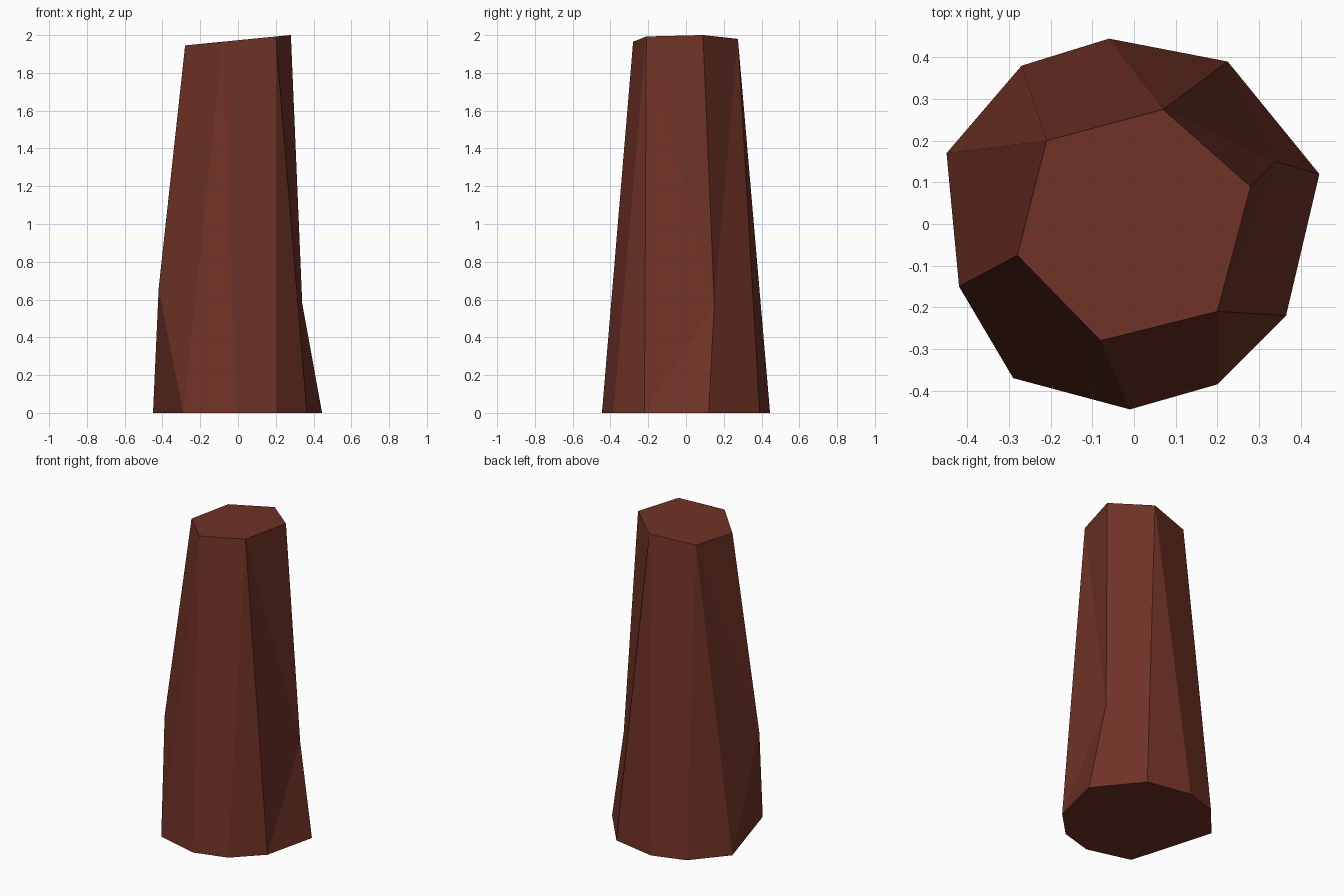
import bpy
import bmesh

default_cube = bpy.data.objects.get("Cube")
if default_cube:
    bpy.data.objects.remove(default_cube, do_unlink=True)


def make_material(name, colour):
    material = bpy.data.materials.new(name)
    material.use_nodes = True
    material.diffuse_color = colour
    material.node_tree.nodes["Principled BSDF"].inputs["Base Color"].default_value = colour
    return material


# Outlines of the slanted top and the wider base, both running clockwise from the back left
top_outline = [(-.21, .2), (.07, .275), (.28, .09), (.2, -.21), (-.08, -.28), (-.28, -.075)]
base_outline = [(-.27, .38), (-.06, .445), (.225, .39), (.445, .12), (.365, -.22),
                (.2, -.385), (-.01, -.445), (-.29, -.37), (-.45, .17)]

bm = bmesh.new()
top = [bm.verts.new((x, y, 1.973 + .098 * x)) for x, y in top_outline]
base = [bm.verts.new((x, y, 0)) for x, y in base_outline]

# Chipped corners part way up the shaft: one bulging, one hollow
bulge = bm.verts.new((-.42, -.15, .66))
hollow = bm.verts.new((.34, .15, .58))

# Caps
bm.faces.new(top)
bm.faces.new(base)

# Plain facets: flat panels alternating with narrow triangles
back_left, back, right, front_right, front, left = top
bm.faces.new((back_left, base[8], base[0]))
bm.faces.new((back_left, base[0], base[1], back))
bm.faces.new((back, base[1], base[2]))
bm.faces.new((front_right, base[4], base[5]))
bm.faces.new((front_right, base[5], base[6], front))
bm.faces.new((front, base[6], base[7]))

# Facets around the hollow corner
hollow_rim = [right, back, base[2], base[3], base[4], front_right]
for a, b in zip(hollow_rim, hollow_rim[1:] + hollow_rim[:1]):
    bm.faces.new((a, b, hollow))

# Facets around the bulging corner
bulge_rim = [left, front, base[7], base[8], back_left]
for a, b in zip(bulge_rim, bulge_rim[1:] + bulge_rim[:1]):
    bm.faces.new((a, b, bulge))

bmesh.ops.recalc_face_normals(bm, faces=bm.faces[:])
mesh = bpy.data.meshes.new("faceted_pillar")
bm.to_mesh(mesh)
bm.free()

mesh.materials.append(make_material("reddish brown", (.162, .032, .020, 1)))
pillar = bpy.data.objects.new("faceted_pillar", mesh)
bpy.context.collection.objects.link(pillar)
